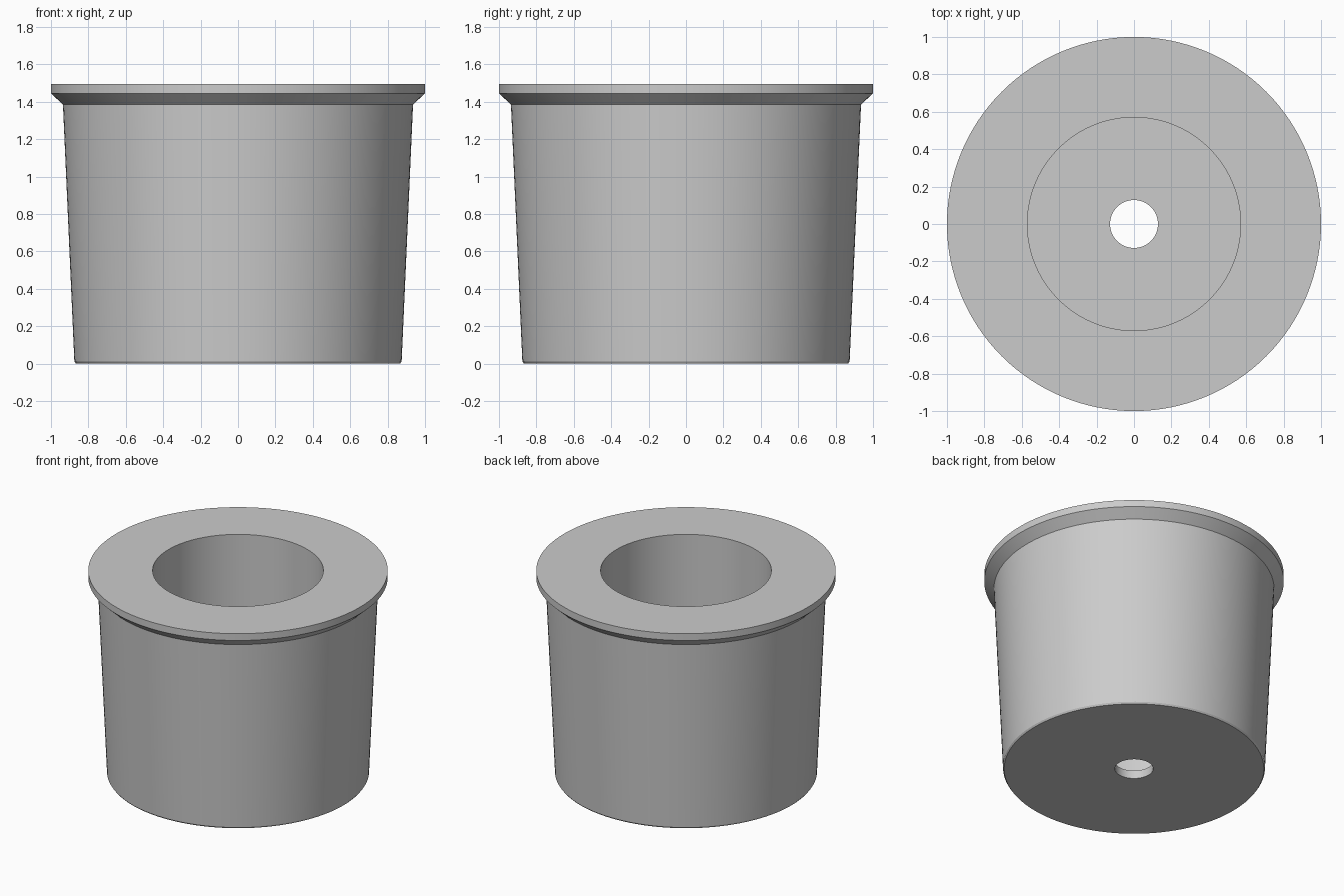
import bpy
import bmesh
import math

SEGMENTS = 128

cube = bpy.data.objects.get("Cube")
if cube:
    bpy.data.objects.remove(cube, do_unlink=True)

# Single plain grey material
grey = bpy.data.materials.new("plain_grey")
grey.use_nodes = True
color = (0.6, 0.6, 0.6, 1)
grey.diffuse_color = color
grey.node_tree.nodes["Principled BSDF"].inputs["Base Color"].default_value = color


def lathe(name, profile, material):
    """Revolve a closed (radius, height) profile around the z axis."""
    bm = bmesh.new()
    verts = [bm.verts.new((r, 0, z)) for r, z in profile]
    edges = [bm.edges.new((v, verts[i - 1])) for i, v in enumerate(verts)]
    bmesh.ops.spin(bm, geom=verts + edges, cent=(0, 0, 0), axis=(0, 0, 1),
                   angle=math.tau, steps=SEGMENTS, use_merge=True)
    bmesh.ops.remove_doubles(bm, verts=bm.verts, dist=1e-5)
    bmesh.ops.recalc_face_normals(bm, faces=bm.faces)
    mesh = bpy.data.meshes.new(name)
    bm.to_mesh(mesh)
    bm.free()
    mesh.materials.append(material)
    obj = bpy.data.objects.new(name, mesh)
    bpy.context.collection.objects.link(obj)
    bpy.ops.object.select_all(action='DESELECT')
    obj.select_set(True)
    bpy.context.view_layer.objects.active = obj
    bpy.ops.object.shade_smooth_by_angle(angle=math.radians(20))
    return obj


# Tapered bushing: flared rim, straight bore, thin floor with a drain hole
lathe("flanged_bushing", [
    (0.128, 0), (0.867, 0),          # underside
    (0.875, 0.012), (0.936, 1.385),  # bottom chamfer and tapered wall
    (1.0, 1.445), (1.0, 1.495),      # flared rim
    (0.57, 1.495), (0.57, 0.06),     # top face and bore
    (0.128, 0.06),                   # floor and drain hole
], grey)
